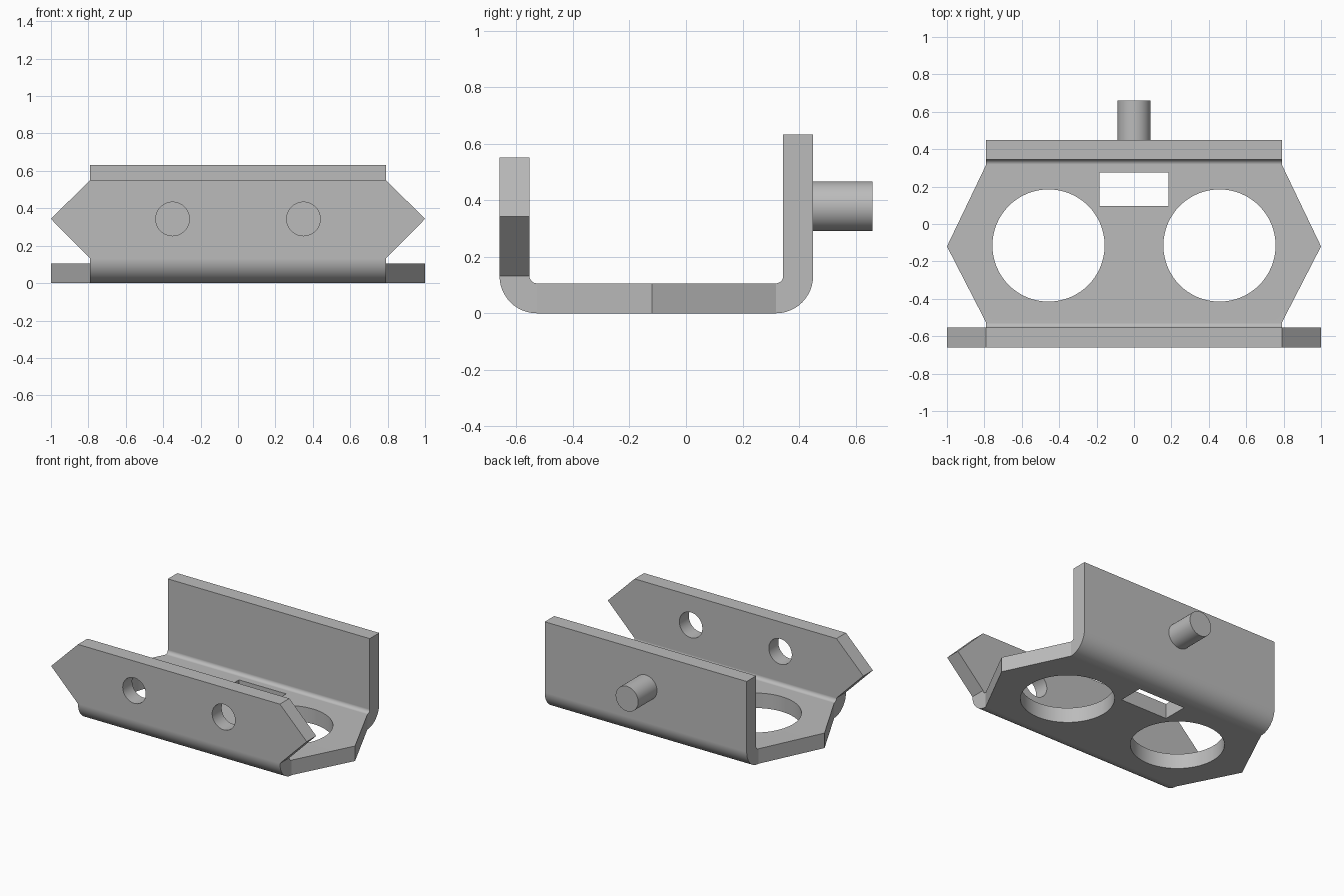
import bpy, bmesh
from math import sin, cos, pi, radians
from mathutils import Matrix

default = bpy.data.objects.get("Cube")
if default:
    bpy.data.objects.remove(default, do_unlink=True)

steel = bpy.data.materials.new("grey_steel")
steel.use_nodes = True
steel.diffuse_color = (0.5, 0.5, 0.5, 1)
steel.node_tree.nodes["Principled BSDF"].inputs["Base Color"].default_value = (0.5, 0.5, 0.5, 1)

THICK, R_OUT = 0.106, 0.132
R_IN = R_OUT - THICK
FRONT, BACK = -0.66, 0.45
HALF, TIP = 0.79, 1.0
STEPS = 12


def make_object(name, bm):
    bmesh.ops.recalc_face_normals(bm, faces=bm.faces)
    mesh = bpy.data.meshes.new(name)
    bm.to_mesh(mesh)
    bm.free()
    mesh.materials.append(steel)
    obj = bpy.data.objects.new(name, mesh)
    bpy.context.collection.objects.link(obj)
    return obj


def cylinder(name, radius, length, centre, along_y):
    bm = bmesh.new()
    turn = Matrix.Rotation(pi / 2, 4, 'X') if along_y else Matrix()
    bmesh.ops.create_cone(bm, cap_ends=True, segments=64, radius1=radius, radius2=radius,
                          depth=length, matrix=Matrix.Translation(centre) @ turn)
    return make_object(name, bm)


def smooth(obj):
    bpy.ops.object.select_all(action='DESELECT')
    obj.select_set(True)
    bpy.context.view_layer.objects.active = obj
    bpy.ops.object.shade_smooth_by_angle(angle=radians(25))


# Bent strip: each station is (outer point, inner point, half width)
def bend(cy, start):
    for i in range(STEPS + 1):
        a = start + i / STEPS * pi / 2
        yield ((cy + R_OUT * cos(a), R_OUT + R_OUT * sin(a)),
               (cy + R_IN * cos(a), R_OUT + R_IN * sin(a)), HALF)


def wall(y, inward, z, width):
    return ((y, z), (y + inward * THICK, z), width)


stations = [wall(FRONT, 1, 0.552, HALF), wall(FRONT, 1, 0.343, TIP)]
stations += bend(FRONT + R_OUT, pi)
stations.append(((-0.12, 0), (-0.12, THICK), TIP))
stations += bend(BACK - R_OUT, 1.5 * pi)
stations.append(wall(BACK, -1, 0.632, HALF))

bm = bmesh.new()
rings = []
for outer, inner, w in stations:
    rings.append([bm.verts.new((x, *p)) for x, p in
                  ((-w, outer), (w, outer), (w, inner), (-w, inner))])
for a, b in zip(rings, rings[1:]):
    for i in range(4):
        j = (i + 1) % 4
        bm.faces.new((a[i], a[j], b[j], b[i]))
bm.faces.new(rings[0])
bm.faces.new(rings[-1])
# Merge the flat regions into single faces
bmesh.ops.dissolve_limit(bm, angle_limit=radians(0.5), verts=bm.verts, edges=bm.edges)
bracket = make_object("bracket", bm)

# Cutters for the round holes and the rectangular slot
cutters = []
for side in (-1, 1):
    cutters.append(cylinder("base_hole_cutter", 0.3, 0.5, (side * 0.457, -0.115, 0), False))
    cutters.append(cylinder("front_hole_cutter", 0.09, 0.4, (side * 0.35, FRONT, 0.343), True))
bm = bmesh.new()
bmesh.ops.create_cube(bm, size=1, matrix=Matrix.Translation((0, 0.186, 0))
                      @ Matrix.Diagonal((0.37, 0.178, 0.5, 1)))
cutters.append(make_object("slot_cutter", bm))

bpy.context.view_layer.objects.active = bracket
for cutter in cutters:
    cutter.hide_render = True
    mod = bracket.modifiers.new("cut", 'BOOLEAN')
    mod.operation, mod.solver, mod.object = 'DIFFERENCE', 'EXACT', cutter
    bpy.ops.object.modifier_apply(modifier=mod.name)
    bpy.data.objects.remove(cutter, do_unlink=True)
smooth(bracket)
bracket.modifiers.new("even_shading", 'WEIGHTED_NORMAL').keep_sharp = True

# Locating pin on the back wall
pin = cylinder("back_pin", 0.088, 0.22, (0, 0.55, 0.379), True)
smooth(pin)
